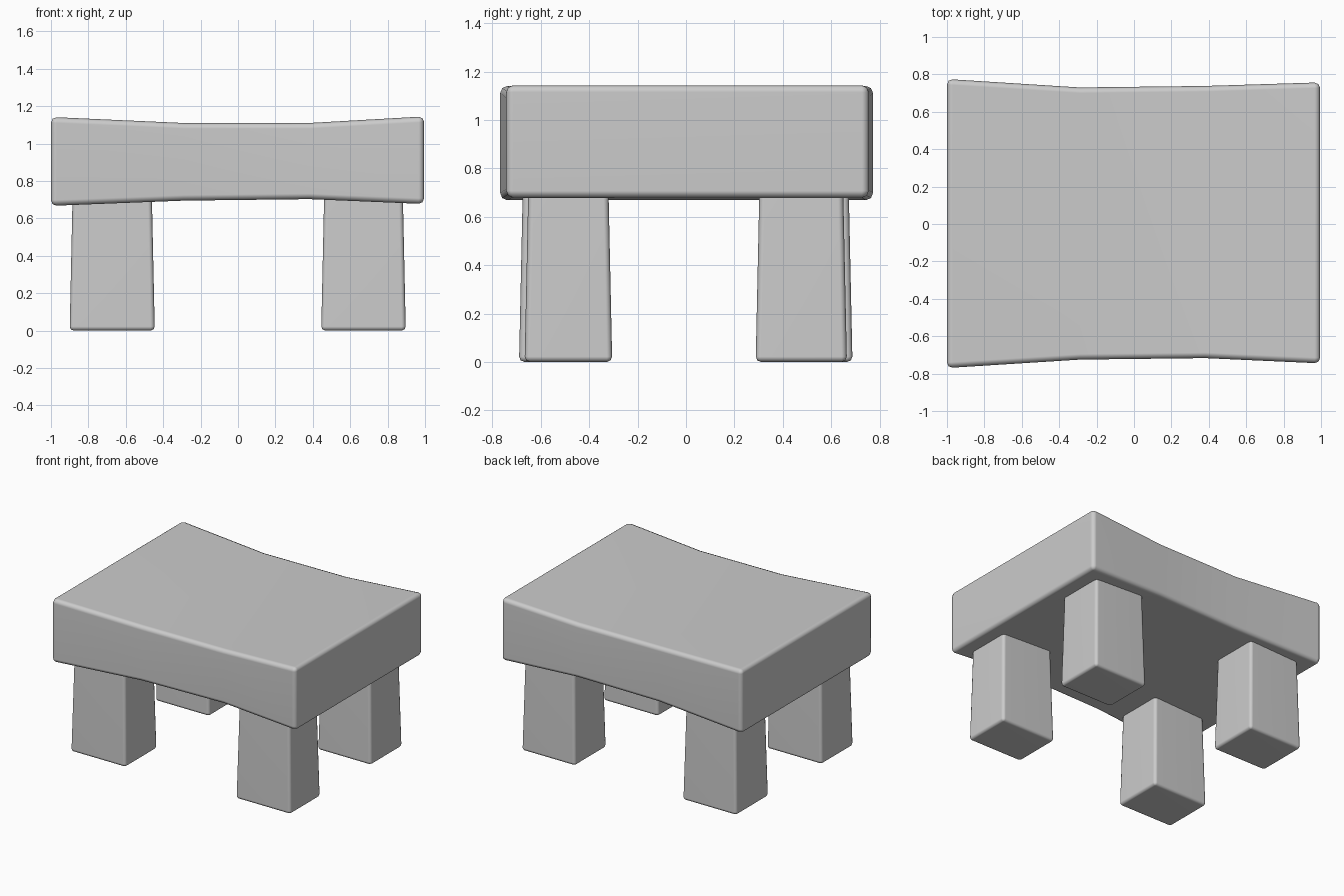
import bpy, bmesh, math

if "Cube" in bpy.data.objects:
    bpy.data.objects.remove(bpy.data.objects["Cube"])


def loft(name, rings, bevel):
    """Skin a list of four-point rings, cap both ends, chamfer the edges."""
    bm = bmesh.new()
    loops = [[bm.verts.new(p) for p in ring] for ring in rings]
    for a, b in zip(loops, loops[1:]):
        for i in range(4):
            j = (i + 1) % 4
            bm.faces.new((a[i], a[j], b[j], b[i]))
    bm.faces.new(loops[0])
    bm.faces.new(loops[-1])
    bmesh.ops.recalc_face_normals(bm, faces=bm.faces)
    mesh = bpy.data.meshes.new(name)
    bm.to_mesh(mesh)
    bm.free()
    mesh.shade_smooth()
    ob = bpy.data.objects.new(name, mesh)
    bpy.context.collection.objects.link(ob)
    mod = ob.modifiers.new("chamfer", 'BEVEL')
    mod.width = bevel
    mod.segments = 2
    mod.limit_method = 'ANGLE'
    mod.angle_limit = math.radians(40)
    ob.modifiers.new("normals", 'WEIGHTED_NORMAL')
    return ob


# Seat: slightly waisted, dished slab (x, front y, back y, bottom z, top z)
sections = [(-1.0, -0.77, 0.775, 0.667, 1.142),
            (-0.29, -0.725, 0.73, 0.695, 1.11),
            (0.38, -0.717, 0.738, 0.703, 1.11),
            (0.995, -0.745, 0.757, 0.677, 1.145)]
loft("seat", [[(x, f, lo), (x, b, lo), (x, b, hi), (x, f, hi)]
              for x, f, b, lo, hi in sections], 0.03)


# Legs: chunky posts tapering slightly towards the seat
def leg(name, x0, x1, y0, y1):
    rings = []
    for z, t in ((0.0, 0.0), (0.74, 0.016)):
        rings.append([(x0 + t, y0 + t, z), (x1 - t, y0 + t, z),
                      (x1 - t, y1 - t, z), (x0 + t, y1 - t, z)])
    loft(name, rings, 0.022)


leg("front_left_leg", -0.90, -0.445, -0.69, -0.31)
leg("front_right_leg", 0.445, 0.897, -0.667, -0.305)
leg("back_left_leg", -0.895, -0.45, 0.30, 0.688)
leg("back_right_leg", 0.45, 0.892, 0.288, 0.665)
